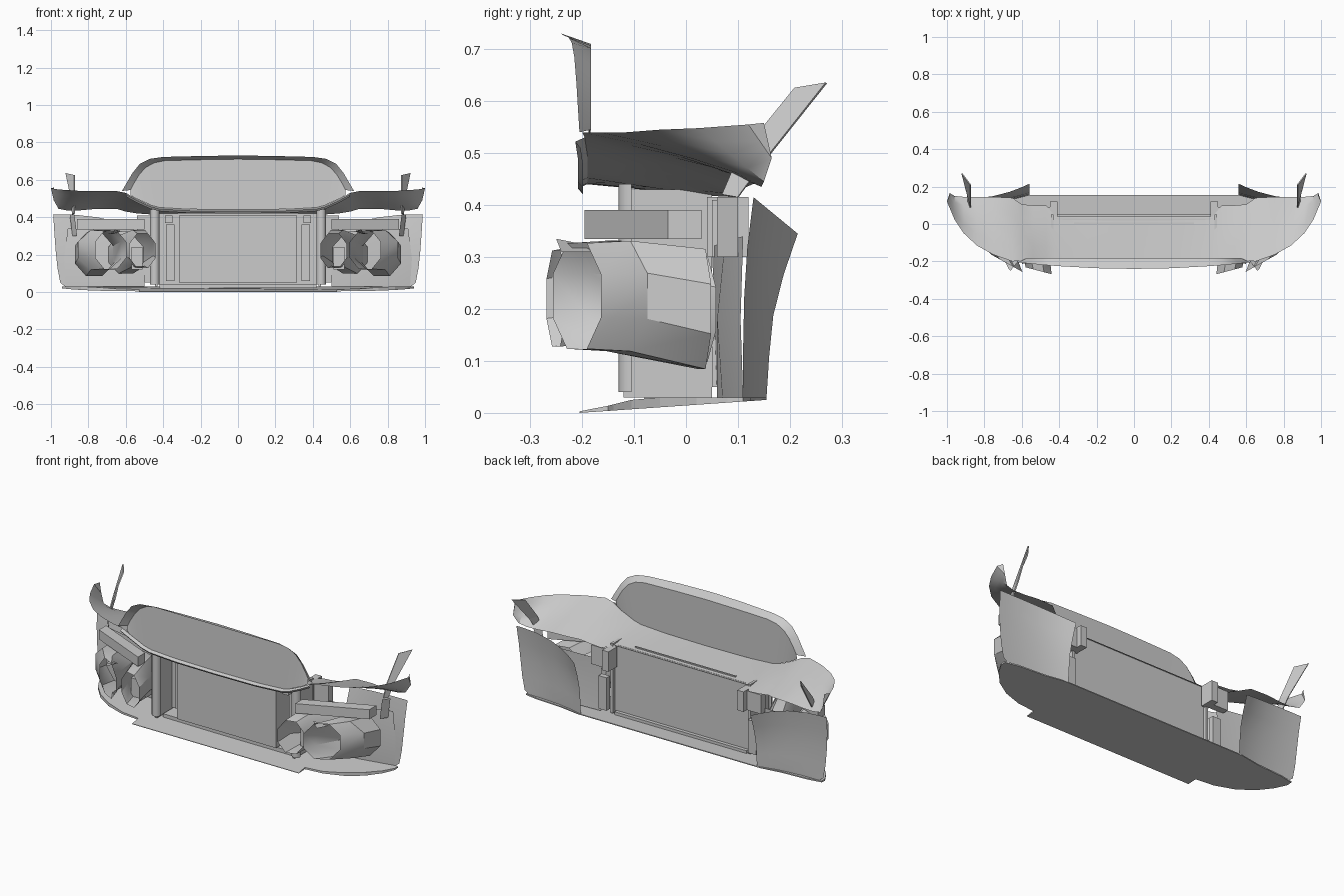
import bpy, math
from math import sin, cos, pi

if "Cube" in bpy.data.objects:
    bpy.data.objects.remove(bpy.data.objects["Cube"])


def make(name, verts, faces, mirror=True, smooth=True, thick=0.0):
    me = bpy.data.meshes.new(name)
    me.from_pydata(verts, [], faces)
    ob = bpy.data.objects.new(name, me)
    bpy.context.collection.objects.link(ob)
    if thick:
        s = ob.modifiers.new("solid", 'SOLIDIFY')
        s.thickness = thick
        s.offset = 0
    if mirror:
        m = ob.modifiers.new("mirror", 'MIRROR')
        m.merge_threshold = 0.001
    if smooth:
        bpy.ops.object.select_all(action='DESELECT')
        bpy.context.view_layer.objects.active = ob
        ob.select_set(True)
        bpy.ops.object.shade_smooth_by_angle(angle=math.radians(35))
    return ob


def sheet(name, rows, closed=False, **kw):
    """Surface through rows of equal point count."""
    n = len(rows[0])
    verts = [p for r in rows for p in r]
    faces = []
    for i in range(len(rows) - 1):
        for j in range(n if closed else n - 1):
            k = (j + 1) % n
            faces.append((i*n + j, i*n + k, (i+1)*n + k, (i+1)*n + j))
    return make(name, verts, faces, **kw)


def box(name, lo, hi, mirror=True, shear=0.0):
    """Box; shear slides the high-x end along y."""
    v = [(x, y + (shear if x == hi[0] else 0), z)
         for x in (lo[0], hi[0]) for y in (lo[1], hi[1]) for z in (lo[2], hi[2])]
    f = [(0, 1, 3, 2), (4, 6, 7, 5), (0, 4, 5, 1), (2, 3, 7, 6), (0, 2, 6, 4), (1, 5, 7, 3)]
    return make(name, v, f, mirror, False)


# Top deck: front edge x, y, z then rear edge y, z; the fenders fall away to the rear
deck = [(0, -.19, .44, .04, .418), (.25, -.19, .442, .04, .418), (.42, -.19, .452, .04, .418),
        (.47, -.19, .465, .10, .415), (.54, -.19, .497, .10, .42), (.60, -.195, .53, .105, .43),
        (.65, -.20, .54, .14, .445), (.75, -.165, .54, .145, .445), (.84, -.115, .54, .145, .437),
        (.91, -.05, .545, .145, .435), (.96, .025, .548, .15, .445), (1.0, .12, .555, .165, .49)]
rows = []
for x, yf, zf, yr, zr in deck:
    rows.append([(x - (.015*t if x == 1 else 0), yf + (yr-yf)*t, zf + (zr-zf)*t)
                 for t in (0, .25, .5, .75, 1)])
sheet("top_deck", rows)
# Small front lip of the deck
sheet("deck_lip", [[(x, yf, zf), (x, yf - .018, zf - .008), (x, yf - .008, zf - .02)]
                   for x, yf, zf, yr, zr in deck[:6]])
# End cap closing the fender tip
make("fender_tip", [(1.0, .12, .555), (.985, .15, .558), (.985, .165, .49)], [(0, 1, 2)], smooth=False)

# Upright centre panel with a forward-leaning rim
outer = [(.62, .54), (.60, .575), (.565, .635), (.525, .685), (.47, .712), (.40, .722), (.2, .727), (0, .73)]
inner = [(.575, .545), (.56, .575), (.53, .625), (.495, .665), (.45, .69), (.39, .702), (.2, .707), (0, .71)]
base = [(.575, .52), (.545, .50), (.50, .48), (.46, .462), (.42, .452), (.35, .445), (.2, .442), (0, .44)]
bow = lambda x: .035 * (1 - (x / .62) ** 2)
top_row = [(x, -.205 - bow(x), z) for x, z in outer]
mid_row = [(x, -.183, z) for x, z in inner]
low_row = [(x, -.19, z) for x, z in base]
sheet("centre_panel_rim", [top_row, mid_row])
sheet("centre_panel_face", [mid_row, low_row])

# Bottom tray: rounded ends, central splitter stepping forward
half = [(.53, -.205), (.53, -.15), (.64, -.14), (.75, -.105), (.84, -.05), (.905, .02), (.94, .08),
        (.94, .11), (.86, .125), (.70, .135), (.58, .155)]
loop = half + [(-x, y) for x, y in reversed(half)]
n = len(loop)
bottom = [(x, y, .025 * (y + .205) / .36) for x, y in loop]
top = [(x, y, max(.025 * (y + .205) / .36 + .003, min(.03, .03 * (y + .205) / .12))) for x, y in loop]
faces = [tuple(range(n))[::-1], tuple(range(n, 2*n))]
faces += [(i, (i+1) % n, n + (i+1) % n, n + i) for i in range(n)]
make("bottom_tray", bottom + top, faces, False, False)
box("tray_lip", (-.42, -.08, .02), (.42, .05, .042), False)

# Radiator box, side recesses and rear wall
box("radiator", (-.315, -.105, .05), (.315, .025, .41), False)
box("rear_wall", (-.43, .015, .04), (.43, .03, .42), False)
box("radiator_side_bar", (.34, -.02, .06), (.385, .01, .36))
box("radiator_clip", (.35, -.10, .37), (.39, -.02, .41))
box("top_slot_strip", (-.32, .0, .42), (.32, .008, .428), False)

# Side uprights with front flange
box("side_plate", (.43, -.12, .03), (.445, .05, .43))
sheet("side_flange", [[(.445 + .025*cos(a), -.105 - .025*sin(a), z)
                       for a in [i*pi/6 for i in range(7)]] for z in (.04, .44)])
box("rear_post", (.41, .04, .30), (.45, .12, .415))
box("rear_bracket", (.45, .05, .30), (.54, .09, .41))
box("lower_bracket", (.45, .05, .05), (.50, .08, .24))


# Air ducts
def duct(name, stations, sides=8):
    rws = []
    for cx, cy, cz, rx, rz, skew in stations:
        r = []
        for i in range(sides):
            a = 2*pi*(i + .5)/sides
            r.append((cx + rx*cos(a), cy + skew*cos(a), cz + rz*sin(a)))
        rws.append(r)
    sheet(name, rws, closed=True)


duct("inner_duct", [(.51, -.25, .22, .075, .10, .02), (.53, -.14, .235, .085, .105, .03),
                    (.60, .03, .20, .10, .11, .03)])
duct("outer_duct", [(.68, -.21, .225, .09, .11, .05), (.74, -.13, .225, .125, .115, .06),
                    (.77, .03, .20, .11, .125, .02)])
box("duct_inner_box", (.51, -.16, .12), (.57, .0, .24))
make("duct_tab", [(.62, -.20, .325), (.66, -.25, .335), (.67, -.24, .31), (.70, -.18, .31)],
     [(0, 1, 2, 3)], smooth=False)

# Slanted support bar above the ducts
box("duct_support_bar", (.50, -.195, .335), (.86, -.13, .39), shear=.16)
make("support_hanger", [(.875, .06, .415), (.90, .10, .415), (.885, .10, .30), (.86, .06, .30)],
     [(0, 1, 2, 3)], smooth=False)

# Wheel arch liner: outer edge forward, curling back towards its inner edge
rows = []
for u, xo, yo, yi in [(0, .925, .11, .155), (.05, .95, .11, .156), (.25, .965, .11, .16),
                      (.5, .975, .112, .168), (.75, .982, .118, .188), (1, .988, .13, .215)]:
    rows.append([(xo + (.56 - xo)*t, yo + (yi - yo)*t**2.5, .03 + u*(.385 - .07*t**2.5))
                 for t in (1, .9, .75, .55, .3, .1, 0)])
sheet("wheel_arch_liner", rows)
# Baffle ahead of the liner
sheet("baffle_plate", [[(.50, .06, .03), (.72, .07, .03), (.92, .11, .03)],
                       [(.50, .055, .18), (.72, .06, .18), (.93, .105, .18)],
                       [(.50, .05, .32), (.72, .075, .33), (.91, .11, .34)]])

# Mounting tabs on the fenders
make("fender_tab", [(.875, .07, .42), (.885, .10, .415), (.875, .10, .49), (.89, .155, .49),
                    (.92, .27, .635), (.875, .21, .625)], [(0, 1, 3, 2), (2, 3, 4, 5)],
     smooth=False, thick=.006)
